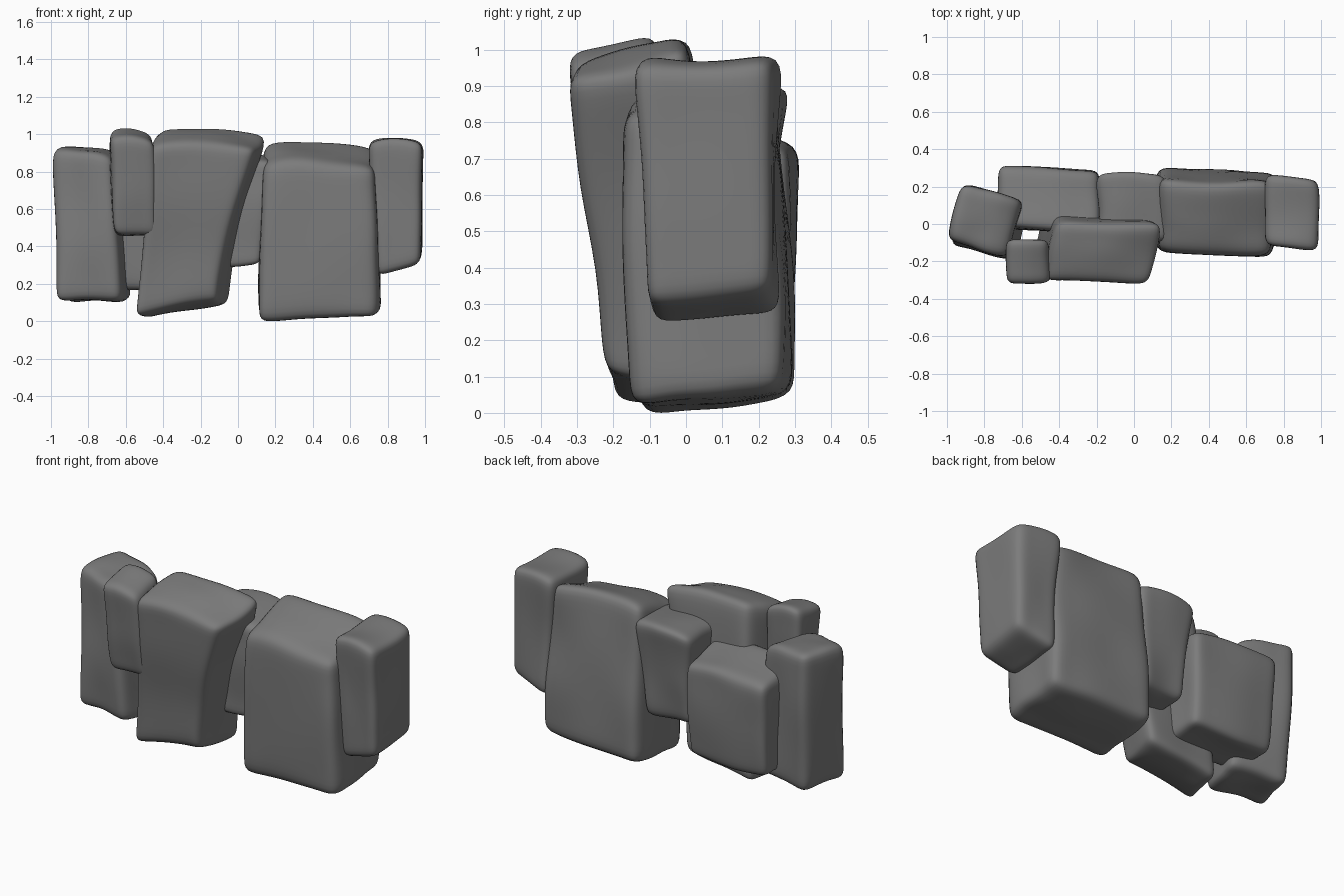
import bpy, bmesh
from mathutils import Vector, noise

cube = bpy.data.objects.get("Cube")
if cube:
    bpy.data.objects.remove(cube, do_unlink=True)

stone = bpy.data.materials.new("grey stone")
stone.use_nodes = True
GREY = (0.2, 0.2, 0.2, 1)
stone.diffuse_color = GREY
stone.node_tree.nodes["Principled BSDF"].inputs["Base Color"].default_value = GREY


def lerp(a, b, t):
    return a + (b - a) * t


def spread(t, length, cuts, edge):
    """Move an even grid position so the outermost rows hug the edges."""
    margin = min(edge / length, 0.3)
    rows = [0] + [lerp(margin, 1 - margin, i / (cuts - 1)) for i in range(cuts)] + [1]
    return rows[round(t * (cuts + 1))]


def rock(name, bottom, top, tilt_bottom=(0, 0), tilt_top=(0, 0), yaw=0, lean=0,
         bulge=0, waist=0, crown=0.02, edge=0.085, rough=0.03, cuts=4):
    """Rounded block between two rectangles (x0, x1, y0, y1, z).
    Tilts raise z along x and y; yaw and lean shear the plan; bulge swells y;
    waist hollows the +x side; crown lowers both x ends of the top."""
    size = (top[1] - top[0], top[3] - top[2], top[4] - bottom[4])
    bm = bmesh.new()
    bmesh.ops.create_cube(bm, size=1)
    bmesh.ops.subdivide_edges(bm, edges=bm.edges[:], cuts=cuts, use_grid_fill=True)
    for vert in bm.verts:
        u, v, w = (spread(c + 0.5, s, cuts, edge) for c, s in zip(vert.co, size))
        ends = []
        for (x0, x1, y0, y1, z), (tx, ty) in ((bottom, tilt_bottom), (top, tilt_top)):
            ends.append(Vector((lerp(x0, x1, u) + lean * (v - 0.5),
                                lerp(y0, y1, v) + yaw * (u - 0.5),
                                z + tx * (u - 0.5) + ty * (v - 0.5))))
        p = ends[0].lerp(ends[1], w)
        middle = 4 * w * (1 - w)
        p.x -= waist * u * middle
        p.y += bulge * (v - 0.5) * middle
        p.z -= crown * (2 * u - 1) ** 2 * w
        vert.co = p + noise.noise_vector(p * 4) * rough
    bmesh.ops.recalc_face_normals(bm, faces=bm.faces)
    mesh = bpy.data.meshes.new(name)
    bm.to_mesh(mesh)
    bm.free()
    mesh.shade_smooth()
    mesh.materials.append(stone)
    obj = bpy.data.objects.new(name, mesh)
    bpy.context.collection.objects.link(obj)
    rounding = obj.modifiers.new("Rounding", "SUBSURF")
    rounding.levels = rounding.render_levels = 2


# Left end
rock("left_end_rock", (-0.94, -0.59, -0.15, 0.16, 0.11), (-0.96, -0.63, -0.14, 0.18, 0.925),
     tilt_top=(-0.05, 0.02), yaw=-0.08, lean=0.08)
rock("small_front_rock", (-0.66, -0.45, -0.26, -0.1, 0.46), (-0.69, -0.45, -0.32, -0.08, 1.01),
     tilt_top=(-0.02, 0.04), edge=0.08, rough=0.02)

# Leaning slab in front and the pair behind it
rock("leaning_front_rock", (-0.52, -0.08, -0.21, 0.09, 0.06), (-0.45, 0.125, -0.32, 0.01, 1.0),
     tilt_bottom=(0.08, -0.02), tilt_top=(-0.03, 0.09), lean=0.07, yaw=-0.02,
     waist=0.035, crown=0.03)
rock("back_left_rock", (-0.71, -0.2, -0.02, 0.27, 0.17), (-0.73, -0.18, -0.03, 0.3, 0.78),
     tilt_top=(0, -0.06), yaw=-0.02, bulge=0.03, rough=0.02)
rock("middle_rock", (-0.16, 0.12, -0.08, 0.22, 0.31), (-0.19, 0.18, -0.1, 0.27, 0.89),
     tilt_bottom=(0, 0.04), tilt_top=(0, 0.02))

# Large block and the right end
rock("large_right_rock", (0.11, 0.76, -0.14, 0.29, 0.025), (0.13, 0.745, -0.16, 0.225, 0.915),
     tilt_bottom=(0.02, 0.04), tilt_top=(-0.03, 0.11), yaw=-0.035, lean=0.02, bulge=0.03,
     crown=0.035, edge=0.1)
rock("right_end_rock", (0.74, 0.98, -0.1, 0.245, 0.285), (0.7, 0.985, -0.13, 0.245, 0.98),
     tilt_bottom=(0.07, 0.04), yaw=-0.02, rough=0.02)
